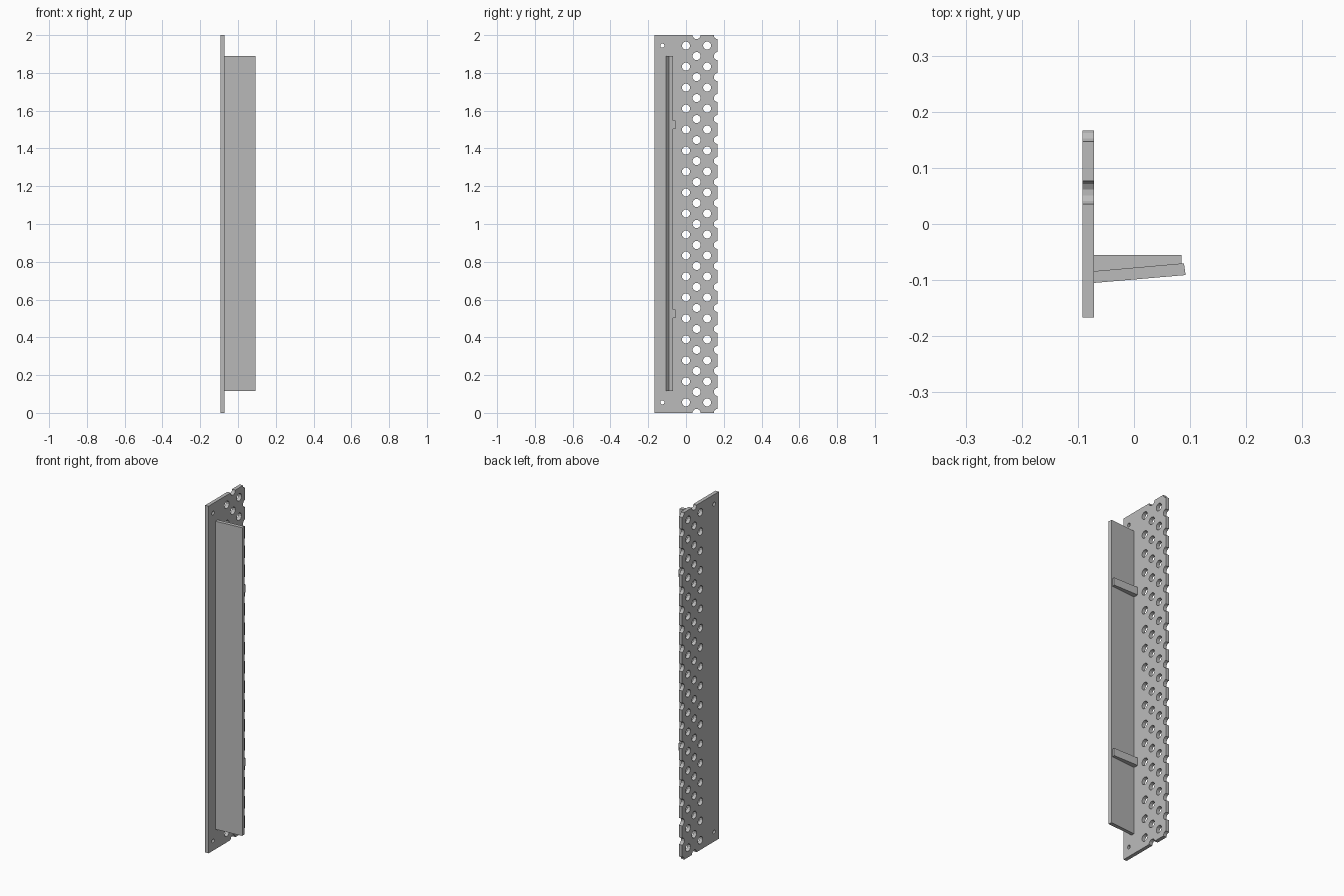
import bpy
import bmesh
import math
from mathutils import Matrix

cube = bpy.data.objects.get("Cube")
if cube:
    bpy.data.objects.remove(cube, do_unlink=True)

grey = bpy.data.materials.new("plain grey")
grey.use_nodes = True
GREY = (0.5, 0.5, 0.5, 1)
grey.diffuse_color = GREY
grey.node_tree.nodes["Principled BSDF"].inputs["Base Color"].default_value = GREY

X0, X1 = -0.092, -0.071      # plate faces
HALF = 0.167                 # half the plate width
PITCH = 2 / 18               # hole spacing up the plate


def add_object(name, bm):
    bmesh.ops.recalc_face_normals(bm, faces=bm.faces)
    mesh = bpy.data.meshes.new(name)
    bm.to_mesh(mesh)
    bm.free()
    mesh.materials.append(grey)
    obj = bpy.data.objects.new(name, mesh)
    bpy.context.collection.objects.link(obj)
    return obj


def prism(name, outline, z0, z1):
    """Extrude an outline in x and y from z0 up to z1."""
    bm = bmesh.new()
    face = bm.faces.new([bm.verts.new((x, y, z0)) for x, y in outline])
    new = bmesh.ops.extrude_face_region(bm, geom=[face])["geom"]
    verts = [v for v in new if isinstance(v, bmesh.types.BMVert)]
    bmesh.ops.translate(bm, verts=verts, vec=(0, 0, z1 - z0))
    return add_object(name, bm)


def drill(bm, y, z, radius):
    turn = Matrix.Rotation(math.pi / 2, 4, 'Y') @ Matrix.Rotation(math.radians(15), 4, 'Z')
    place = Matrix.Translation(((X0 + X1) / 2, y, z)) @ turn
    bmesh.ops.create_cone(bm, cap_ends=True, segments=12, radius1=radius,
                          radius2=radius, depth=0.1, matrix=place)


# Perforated plate
plate = prism("perforated_plate",
              [(X0, -HALF), (X1, -HALF), (X1, HALF), (X0, HALF)], 0, 2)

# Staggered holes, with the outer ones breaking through the edges
bm = bmesh.new()
for column in range(4):
    odd = column % 2
    for row in range(18 + odd):
        drill(bm, column * 0.056, (row + (0 if odd else 0.5)) * PITCH, 0.0215)
for z in (PITCH / 2, 2 - PITCH / 2):
    drill(bm, -0.125, z, 0.011)
cutter = add_object("hole_cutter", bm)
cutter.hide_render = True
cutter.hide_viewport = True

holes = plate.modifiers.new("holes", 'BOOLEAN')
holes.operation = 'DIFFERENCE'
holes.solver = 'EXACT'
holes.object = cutter
bpy.context.view_layer.update()
cut_mesh = bpy.data.meshes.new_from_object(
    plate.evaluated_get(bpy.context.evaluated_depsgraph_get()))
plate.modifiers.clear()
plate.data = cut_mesh
bpy.data.objects.remove(cutter, do_unlink=True)

# Slanted flange standing off the plate
prism("flange", [(X1, -0.105), (0.092, -0.091), (0.089, -0.07), (X1, -0.084)],
      0.115, 1.89)

# Two support ribs behind the flange
for name, z in (("lower_rib", 0.503), ("upper_rib", 1.503)):
    prism(name, [(X1, -0.084), (0.085, -0.0704), (0.085, -0.055), (X1, -0.055)],
          z, z + 0.044)
